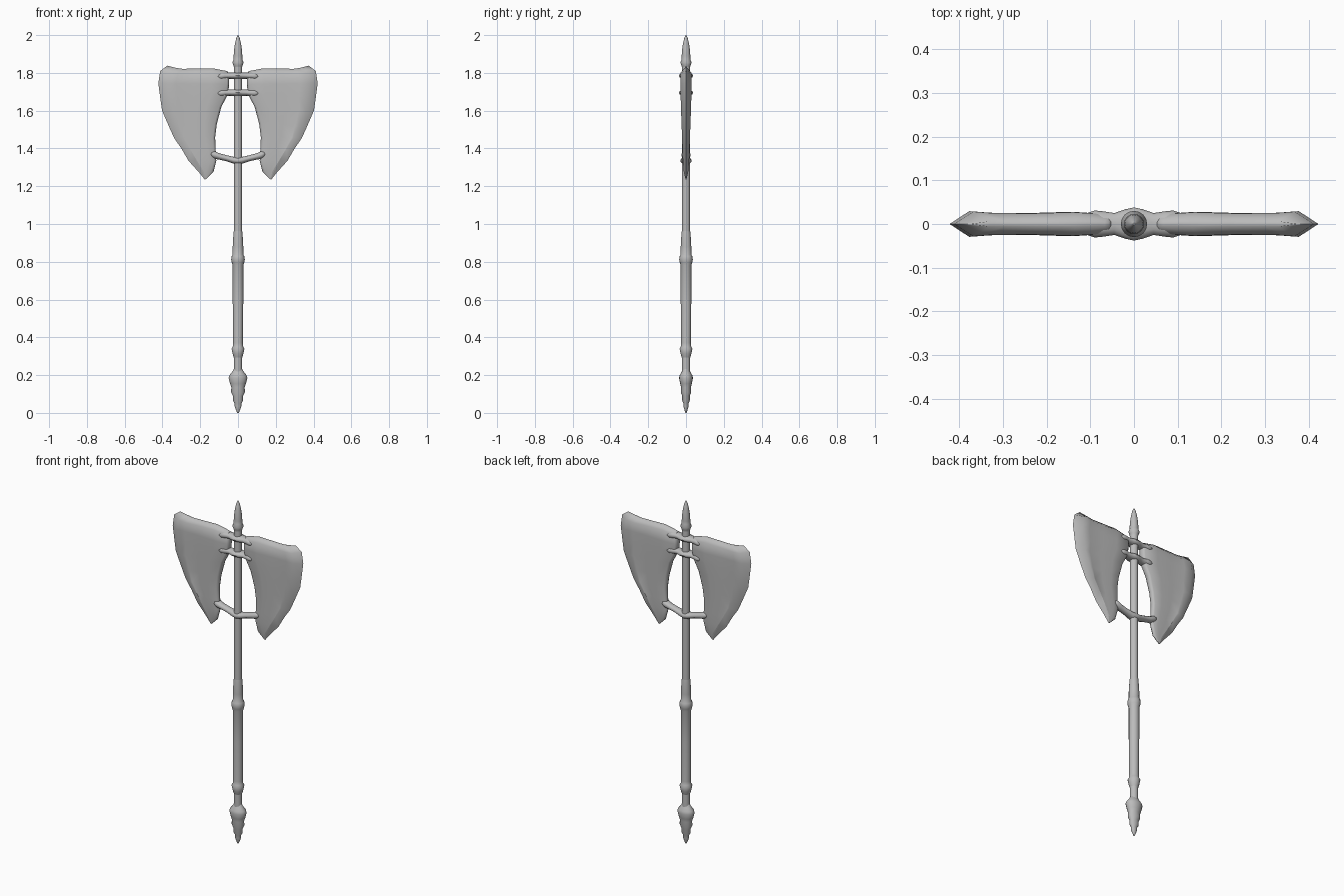
import bpy, bmesh, math
from mathutils import Vector

cube = bpy.data.objects.get("Cube")
if cube:
    bpy.data.objects.remove(cube)

steel = bpy.data.materials.new("grey_steel")
steel.use_nodes = True
GREY = (0.5, 0.5, 0.5, 1)
steel.diffuse_color = GREY
steel.node_tree.nodes["Principled BSDF"].inputs["Base Color"].default_value = GREY


def finish(name, bm, angle=50):
    """Turn a bmesh into a smooth shaded object."""
    bmesh.ops.remove_doubles(bm, verts=bm.verts, dist=0.0005)
    bmesh.ops.recalc_face_normals(bm, faces=bm.faces)
    mesh = bpy.data.meshes.new(name)
    bm.to_mesh(mesh)
    bm.free()
    mesh.materials.append(steel)
    ob = bpy.data.objects.new(name, mesh)
    bpy.context.collection.objects.link(ob)
    bpy.ops.object.select_all(action='DESELECT')
    ob.select_set(True)
    bpy.context.view_layer.objects.active = ob
    bpy.ops.object.shade_smooth_by_angle(angle=math.radians(angle))
    return ob


def skin(bm, rings):
    """Join closed rings of points and cap both ends."""
    loops = [[bm.verts.new(p) for p in ring] for ring in rings]
    for a, b in zip(loops, loops[1:]):
        for i in range(len(a)):
            j = (i + 1) % len(a)
            bm.faces.new((a[i], a[j], b[j], b[i]))
    bm.faces.new(loops[0][::-1])
    bm.faces.new(loops[-1])


def lathe(name, profile, depth=1.0, sides=16):
    """Turn (radius, height) points around z, flattened in y by depth."""
    bm = bmesh.new()
    turns = [2 * math.pi * i / sides for i in range(sides)]
    skin(bm, [[(r * math.cos(t), r * depth * math.sin(t), z) for t in turns]
              for r, z in profile])
    return finish(name, bm)


def strap(name, stations, sides=12):
    """Sideways bar through (x, z, half depth, half height) stations, mirrored."""
    full = [(-x, z, d, h) for x, z, d, h in stations[:0:-1]] + stations
    bm = bmesh.new()
    turns = [2 * math.pi * i / sides for i in range(sides)]
    skin(bm, [[(x, d * math.cos(t), z + h * math.sin(t)) for t in turns]
              for x, z, d, h in full])
    return finish(name, bm)


def blade(name, side):
    """Blade lofted from rows: inner x, z, outer x, z, half thickness."""
    rows = [(.055, 1.808, .375, 1.838, .006), (.047, 1.79, .412, 1.81, .027),
            (.047, 1.74, .422, 1.745, .028), (.052, 1.69, .412, 1.67, .027),
            (.088, 1.62, .402, 1.60, .025), (.112, 1.53, .365, 1.515, .022),
            (.121, 1.46, .338, 1.455, .02), (.118, 1.39, .30, 1.40, .018),
            (.115, 1.335, .262, 1.335, .016), (.13, 1.275, .208, 1.275, .011),
            (.168, 1.238, .176, 1.235, .002)]
    bm = bmesh.new()
    grids = []
    for face in (-1, 1):
        grid = []
        for n, (xi, zi, xo, zo, t) in enumerate(rows):
            width = xo - xi
            bevel = min(.045, width * .35)
            lip = min(.012, width * .2)
            # offsets across the row with their share of the thickness
            cols = [(0, 0), (lip * .3, .55), (lip, .8), (width * .25, 1),
                    (width * .5, .9), (width * .75, .92),
                    (width - bevel, 1.05), (width, 0)]
            line = []
            for off, share in cols:
                u = off / width
                z = zi + (zo - zi) * u
                if n < 2:
                    z += .009 * math.sin(2 * math.pi * u)
                line.append(bm.verts.new((side * (xi + off), face * t * share, z)))
            grid.append(line)
        for a, b in zip(grid, grid[1:]):
            for i in range(len(a) - 1):
                bm.faces.new((a[i], a[i + 1], b[i + 1], b[i]))
        grids.append(grid)
    # close the top and the tip between the two faces
    for k in (0, -1):
        f, b = grids[0][k], grids[1][k]
        for i in range(len(f) - 1):
            bm.faces.new((f[i], f[i + 1], b[i + 1], b[i]))
    bmesh.ops.dissolve_degenerate(bm, dist=0.0002, edges=bm.edges)
    return finish(name, bm, 60)


# Shaft, grip and fittings
lathe("shaft", [(.022, .2), (.022, 1.84)])
lathe("grip", [(.021, .29), (.025, .30), (.029, .315), (.034, .34), (.028, .35),
               (.026, .37), (.028, .60), (.028, .78), (.033, .797), (.036, .812),
               (.033, .83), (.028, .838), (.028, .88), (.024, .95), (.021, .97)])
lathe("pommel", [(.004, 0), (.012, .018), (.018, .035), (.018, .05), (.027, .065),
                 (.027, .09), (.037, .11), (.035, .135), (.042, .155), (.05, .185),
                 (.045, .20), (.032, .215), (.021, .235)], .74)
lathe("spear_tip", [(.021, 1.825), (.024, 1.84), (.030, 1.855), (.023, 1.872),
                    (.023, 1.89), (.021, 1.92), (.016, 1.955), (.009, 1.985),
                    (.002, 2.0)])

# Blades
blade("left_blade", 1)
blade("right_blade", -1)

# Binding straps
for label, z in (("upper_strap", 1.785), ("lower_strap", 1.695)):
    strap(label, [(0, z, .038, .018), (.022, z, .033, .018), (.045, z, .025, .016),
                  (.07, z, .029, .020), (.09, z - .002, .031, .021),
                  (.105, z - .003, .026, .015), (.112, z - .003, .012, .006)])
strap("bottom_bracket", [(0, 1.335, .030, .020), (.025, 1.338, .026, .018),
                         (.06, 1.348, .022, .016), (.1, 1.358, .022, .017),
                         (.125, 1.366, .025, .021), (.14, 1.37, .020, .015),
                         (.146, 1.371, .008, .006)])
